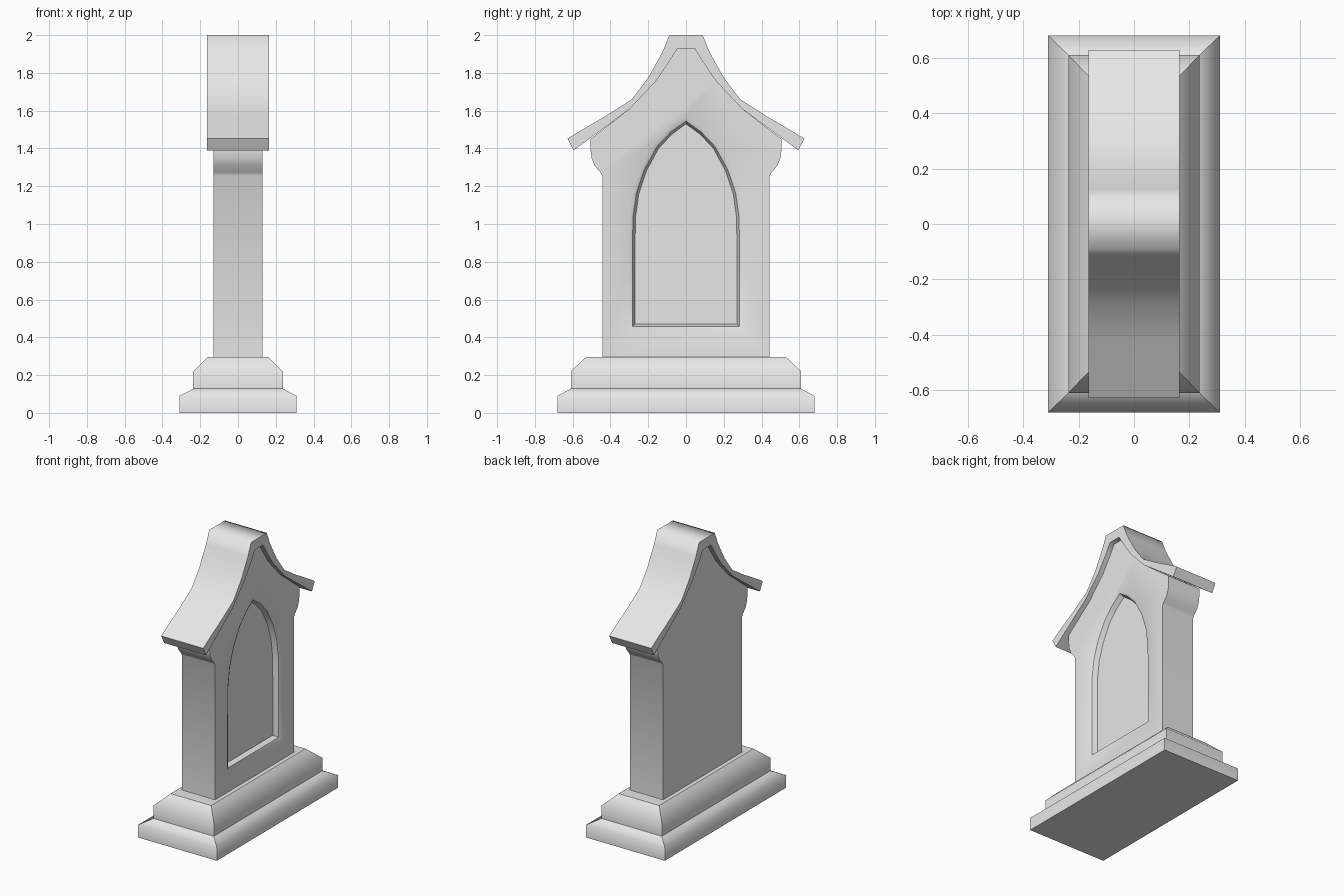
import bpy, bmesh
from math import radians

if "Cube" in bpy.data.objects:
    bpy.data.objects.remove(bpy.data.objects["Cube"], do_unlink=True)

stone = bpy.data.materials.new("grey stone")
stone.use_nodes = True
stone.diffuse_color = (0.8, 0.8, 0.8, 1)
stone.node_tree.nodes["Principled BSDF"].inputs["Base Color"].default_value = (0.8, 0.8, 0.8, 1)


def loft(name, rings):
    """Skin closed rings of equal length and cap both ends."""
    bm = bmesh.new()
    loops = [[bm.verts.new(p) for p in ring] for ring in rings]
    n = len(loops[0])
    for a, b in zip(loops, loops[1:]):
        for i in range(n):
            j = (i + 1) % n
            bm.faces.new((a[i], a[j], b[j], b[i]))
    bm.faces.new(loops[0])
    bm.faces.new(loops[-1])
    bmesh.ops.recalc_face_normals(bm, faces=bm.faces)
    mesh = bpy.data.meshes.new(name)
    bm.to_mesh(mesh)
    bm.free()
    mesh.materials.append(stone)
    obj = bpy.data.objects.new(name, mesh)
    bpy.context.collection.objects.link(obj)
    return obj


def activate(obj):
    bpy.ops.object.select_all(action='DESELECT')
    obj.select_set(True)
    bpy.context.view_layer.objects.active = obj


def smooth(obj, degrees):
    activate(obj)
    bpy.ops.object.shade_smooth_by_angle(angle=radians(degrees))


def mirrored(half):
    """Close a right-hand half profile (y, z) with its reflection."""
    return half + [(-y, z) for y, z in reversed(half) if y > 0]


def extrude(name, profile, half_width):
    return loft(name, [[(x, y, z) for y, z in profile] for x in (-half_width, half_width)])


# Stepped plinth: two chamfered tiers
def tier(name, steps):
    obj = loft(name, [[(-x, -y, z), (x, -y, z), (x, y, z), (-x, y, z)] for x, y, z in steps])
    smooth(obj, 65)
    top = steps[-1][2]
    for e in obj.data.edges:
        za, zb = (obj.data.vertices[v].co.z for v in e.vertices)
        if abs(za - zb) > 0.001 or abs(za - top) < 0.001:
            e.use_edge_sharp = True


tier("lower_plinth", [(0.31, 0.68, 0), (0.31, 0.68, 0.09), (0.237, 0.61, 0.128)])
tier("upper_plinth", [(0.237, 0.61, 0.128), (0.237, 0.61, 0.22), (0.16, 0.53, 0.295)])

# Wall slab with corbelled shoulders under the eaves
wall_half = [(0.443, 0.29), (0.443, 1.255), (0.455, 1.275), (0.485, 1.31), (0.5, 1.35),
             (0.505, 1.39), (0.505, 1.45), (0.297, 1.61), (0.16, 1.76), (0.045, 1.94)]
wall = extrude("wall", mirrored(wall_half), 0.13)

# Pointed-arch niche sunk into one side, with a softened lip
arch = mirrored([(0.27, 0.47), (0.27, 0.79), (0.268, 1.03), (0.25, 1.16), (0.21, 1.28),
                 (0.145, 1.4), (0.075, 1.475), (0, 1.53)])


def arch_ring(x, grow):
    return [(x, y * (1 + grow), 0.95 + (z - 0.95) * (1 + grow / 2)) for y, z in arch]


cutter = loft("niche_cutter", [arch_ring(0.16, 0.13), arch_ring(0.13, 0.13),
                               arch_ring(0.12, 0.05), arch_ring(0.085, 0)])
cutter.hide_render = True
cut = wall.modifiers.new("niche", 'BOOLEAN')
cut.operation = 'DIFFERENCE'
cut.solver = 'EXACT'
cut.object = cutter
activate(wall)
bpy.ops.object.modifier_apply(modifier=cut.name)
bpy.data.objects.remove(cutter, do_unlink=True)
smooth(wall, 40)

# Swept roof slab: outer curve out to the eaves, underside back to the ridge
outer = [(0.088, 2.0), (0.125, 1.91), (0.2, 1.775), (0.287, 1.66), (0.42, 1.575),
         (0.535, 1.508), (0.627, 1.452)]
under = [(0.595, 1.39), (0.297, 1.61), (0.16, 1.755), (0.085, 1.865), (0.045, 1.93)]
roof = extrude("roof", mirrored(outer + under), 0.165)
smooth(roof, 75)
